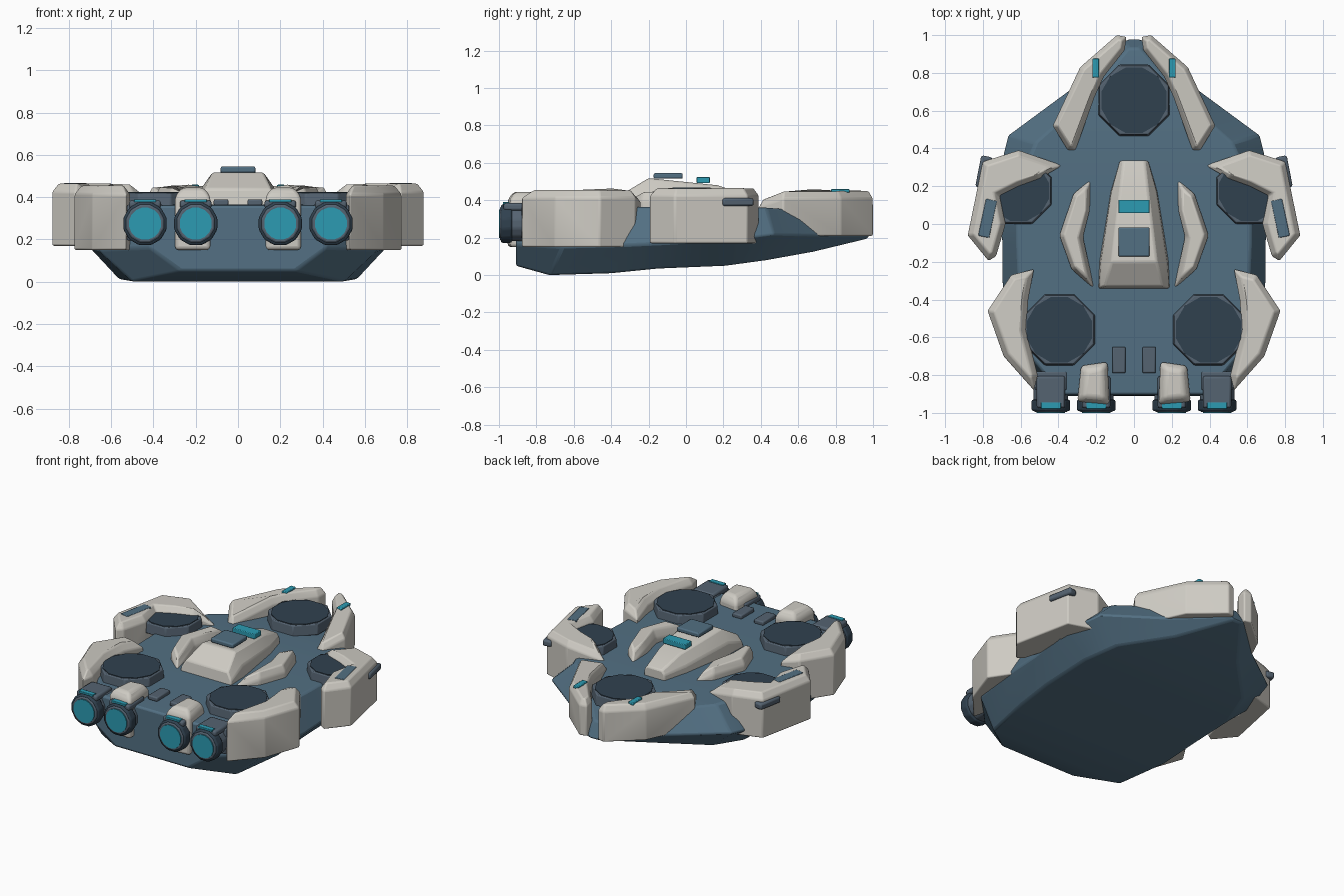
import bpy, bmesh
from math import pi, radians
from mathutils import Matrix, Vector

if "Cube" in bpy.data.objects:
    bpy.data.objects.remove(bpy.data.objects["Cube"])


def material(name, rgb):
    m = bpy.data.materials.new(name)
    m.diffuse_color = (*rgb, 1)
    m.use_nodes = True
    m.node_tree.nodes["Principled BSDF"].inputs["Base Color"].default_value = m.diffuse_color
    return m


LIGHT = material("light_armour", (0.62, 0.60, 0.55))
HULL = material("hull_blue", (0.085, 0.16, 0.225))
SLATE = material("slate", (0.09, 0.125, 0.165))
DARK = material("dark_pad", (0.03, 0.053, 0.078))
TEAL = material("teal_glow", (0.025, 0.33, 0.45))


def finish(bm, name, mat, bevel=0.0, segs=2, mirror=False, angle=25):
    bmesh.ops.recalc_face_normals(bm, faces=bm.faces)
    me = bpy.data.meshes.new(name)
    bm.to_mesh(me)
    bm.free()
    ob = bpy.data.objects.new(name, me)
    bpy.context.collection.objects.link(ob)
    me.materials.append(mat)
    if bevel:
        b = ob.modifiers.new("bevel", 'BEVEL')
        b.width, b.segments = bevel, segs
        b.limit_method, b.angle_limit = 'ANGLE', radians(angle)
    if mirror:
        ob.modifiers.new("mirror", 'MIRROR').use_mirror_merge = False
    return ob


def loft(name, sections, mat, bevel):
    """Each section is a right-hand half profile, mirrored into a closed ring."""
    bm = bmesh.new()
    rings = []
    for half in sections:
        pts = list(half) + [(-x, y, z) for x, y, z in reversed(half)]
        rings.append([bm.verts.new(p) for p in pts])
    n = len(rings[0])
    for a, b in zip(rings, rings[1:]):
        for i in range(n):
            j = (i + 1) % n
            bm.faces.new((a[i], a[j], b[j], b[i]))
    bm.faces.new(rings[0])
    bm.faces.new(rings[-1])
    return finish(bm, name, mat, bevel)


def plate(name, outline, z0, z1, inset=0.03, drop=0.04, bevel=0.018):
    """Chunky armour slab with a chamfered top; outline points may carry their own top z."""
    bm = bmesh.new()
    low = [bm.verts.new((p[0], p[1], z0)) for p in outline]
    high = [bm.verts.new((p[0], p[1], (p[2] if len(p) > 2 else z1) - drop)) for p in outline]
    n = len(low)
    for i in range(n):
        j = (i + 1) % n
        bm.faces.new((low[i], low[j], high[j], high[i]))
    bm.faces.new(low)
    top = bm.faces.new(high)
    bmesh.ops.recalc_face_normals(bm, faces=bm.faces)
    bmesh.ops.inset_region(bm, faces=[top], thickness=inset, use_even_offset=True)
    for v in top.verts:
        v.co.z += drop
    return finish(bm, name, LIGHT, bevel, 3, True, 20)


def box(name, loc, size, mat, rot=0, mirror=False, bevel=0.008):
    bm = bmesh.new()
    m = Matrix.Translation(loc) @ Matrix.Rotation(rot, 4, 'Z') @ Matrix.Diagonal((*size, 1))
    bmesh.ops.create_cube(bm, size=1, matrix=m)
    return finish(bm, name, mat, bevel, 2, mirror)


def drum(name, loc, r1, r2, depth, sides, mat, rot=None, mirror=False, bevel=0.0):
    bm = bmesh.new()
    m = Matrix.Translation(loc) @ (rot or Matrix.Identity(4)) @ Matrix.Rotation(pi / sides, 4, 'Z')
    bmesh.ops.create_cone(bm, cap_ends=True, segments=sides, radius1=r1, radius2=r2, depth=depth, matrix=m)
    return finish(bm, name, mat, bevel, 2, mirror)


# Hull: deck edge, rim and belly edge at each station from nose to engine end
loft("hull", [
    [(0.03, 0.93, 0.30), (0.05, 0.98, 0.21), (0.03, 0.97, 0.195)],
    [(0.24, 0.68, 0.34), (0.33, 0.72, 0.21), (0.25, 0.68, 0.125)],
    [(0.52, 0.43, 0.36), (0.67, 0.47, 0.22), (0.50, 0.43, 0.08)],
    [(0.62, 0.20, 0.365), (0.73, 0.22, 0.19), (0.57, 0.21, 0.05)],
    [(0.62, -0.10, 0.365), (0.70, -0.10, 0.17), (0.57, -0.15, 0.035)],
    [(0.61, -0.32, 0.365), (0.70, -0.30, 0.16), (0.56, -0.40, 0.01)],
    [(0.55, -0.70, 0.365), (0.66, -0.66, 0.15), (0.50, -0.73, 0.0)],
    [(0.38, -0.905, 0.36), (0.42, -0.91, 0.16), (0.27, -0.91, 0.05)],
], HULL, 0.012)

# Outer armour
plate("nose_armour", [(0.04, 0.99), (0.09, 1.0), (0.285, 0.83), (0.43, 0.52), (0.35, 0.39, 0.40),
                      (0.31, 0.39, 0.40), (0.21, 0.67), (0.16, 0.78), (0.05, 0.92)], 0.21, 0.45, 0.022)
plate("middle_armour", [(0.38, 0.31, 0.40), (0.61, 0.39), (0.80, 0.33), (0.88, -0.06), (0.77, -0.195),
                        (0.73, -0.17), (0.68, 0.0), (0.71, 0.15), (0.61, 0.20), (0.50, 0.24)],
      0.17, 0.465, 0.028)
plate("rear_armour", [(0.53, -0.24, 0.43), (0.65, -0.27), (0.775, -0.46), (0.69, -0.70), (0.53, -0.88),
                      (0.51, -0.80), (0.57, -0.56), (0.56, -0.40)], 0.15, 0.455)
plate("deck_fin", [(0.23, 0.235, 0.41), (0.32, 0.16), (0.395, -0.06), (0.33, -0.24), (0.21, -0.345, 0.41),
                   (0.27, -0.07), (0.235, 0.07)], 0.34, 0.45, 0.022, 0.05, 0.012)
plate("engine_cover", [(0.14, -0.73), (0.28, -0.75), (0.30, -0.94), (0.13, -0.955)], 0.15, 0.445)

# Cabin on the deck
loft("cabin", [
    [(0.055, 0.335, 0.425), (0.075, 0.335, 0.40), (0.075, 0.335, 0.34)],
    [(0.075, 0.17, 0.48), (0.12, 0.17, 0.41), (0.125, 0.17, 0.34)],
    [(0.12, -0.20, 0.518), (0.175, -0.20, 0.44), (0.185, -0.20, 0.34)],
    [(0.155, -0.33, 0.44), (0.185, -0.34, 0.39), (0.19, -0.345, 0.34)],
], LIGHT, 0.01)
box("roof_hatch", (0, -0.095, 0.53), (0.165, 0.155, 0.03), HULL)
box("roof_light", (0, 0.092, 0.508), (0.165, 0.07, 0.034), TEAL, bevel=0.004)

# Round lift pads with dark recessed-looking tops
for label, x, y, r, mir in (("nose", 0, 0.655, 0.205, False), ("middle", 0.61, 0.175, 0.19, True),
                            ("rear", 0.395, -0.56, 0.205, True)):
    drum(label + "_pad_rim", (x, y, 0.385), r, r * 0.96, 0.07, 8, SLATE, mirror=mir, bevel=0.006)
    drum(label + "_pad_top", (x, y, 0.42), r * 0.87, r * 0.87, 0.008, 12, DARK, mirror=mir)

# Four engines with glowing ends
TURN = Matrix.Rotation(pi / 2, 4, 'X')
for label, x in (("inner", 0.2), ("outer", 0.44)):
    drum(label + "_engine", (x, -0.90, 0.275), 0.095, 0.095, 0.19, 12, SLATE, TURN, True, 0.01)
    drum(label + "_engine_ring", (x, -0.96, 0.275), 0.106, 0.106, 0.06, 12, DARK, TURN, True, 0.01)
    drum(label + "_engine_glow", (x, -0.993, 0.275), 0.077, 0.077, 0.014, 16, TEAL, TURN, True)
    box(label + "_engine_cap", (x, -0.89, 0.365), (0.15, 0.17, 0.04), SLATE, mirror=True, bevel=0.012)
    box(label + "_engine_strip", (x, -0.962, 0.383), (0.105, 0.035, 0.014), TEAL, mirror=True, bevel=0.003)
box("outer_engine_mount", (0.44, -0.83, 0.28), (0.17, 0.10, 0.17), SLATE, mirror=True)

# Small deck and armour details
box("deck_vent", (0.08, -0.72, 0.375), (0.07, 0.14, 0.03), SLATE, mirror=True)
box("nose_light", (0.203, 0.825, 0.45), (0.036, 0.10, 0.018), TEAL, mirror=True, bevel=0.004)
box("armour_inlay", (0.775, 0.03, 0.455), (0.06, 0.20, 0.026), HULL, radians(12), True, 0.004)
box("armour_side_vent", (0.795, 0.275, 0.39), (0.06, 0.17, 0.042), SLATE, radians(11), True, 0.012)

# Smooth the rounded edges while keeping the facets crisp
for ob in bpy.context.scene.objects:
    ob.select_set(True)
    bpy.context.view_layer.objects.active = ob
bpy.ops.object.shade_smooth_by_angle(angle=radians(28))
